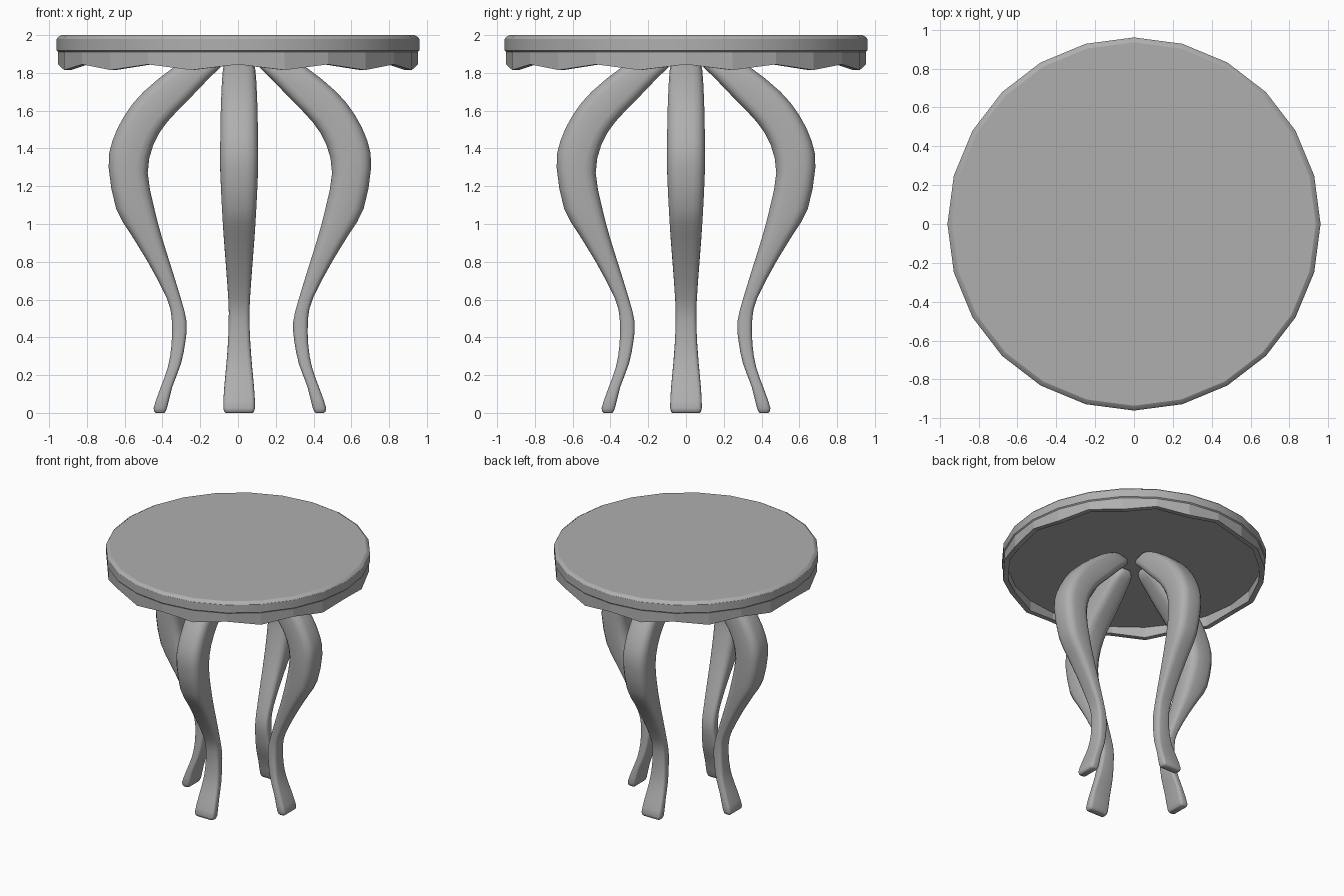
import bpy
import bmesh
from math import sin, cos, pi
from mathutils import Vector

if "Cube" in bpy.data.objects:
    bpy.data.objects.remove(bpy.data.objects["Cube"])

SIDES = 24

# Mid grey for the whole table
grey = bpy.data.materials.new("mid_grey")
grey.diffuse_color = (0.43, 0.43, 0.43, 1)
grey.use_nodes = True
grey.node_tree.nodes["Principled BSDF"].inputs["Base Color"].default_value = grey.diffuse_color


def make_object(name, bm, smooth_angle=None):
    bmesh.ops.recalc_face_normals(bm, faces=bm.faces[:])
    mesh = bpy.data.meshes.new(name)
    bm.to_mesh(mesh)
    bm.free()
    mesh.materials.append(grey)
    obj = bpy.data.objects.new(name, mesh)
    bpy.context.collection.objects.link(obj)
    if smooth_angle:
        bpy.ops.object.select_all(action='DESELECT')
        obj.select_set(True)
        bpy.context.view_layer.objects.active = obj
        bpy.ops.object.shade_smooth_by_angle(angle=smooth_angle)
    return obj


def bridge(bm, a, b):
    n = len(a)
    for i in range(n):
        j = (i + 1) % n
        bm.faces.new((a[i], a[j], b[j], b[i]))


def ring(bm, radius, height):
    # height is a function of the vertex index
    return [bm.verts.new((radius * cos(2 * pi * i / SIDES),
                          radius * sin(2 * pi * i / SIDES), height(i)))
            for i in range(SIDES)]


# Round top slab with a softened upper edge
bm = bmesh.new()
profile = [(0.945, 1.90), (0.95, 1.91), (0.96, 1.918),
           (0.96, 1.98), (0.955, 1.988), (0.935, 2.0)]
rings = [ring(bm, r, lambda i, z=z: z) for r, z in profile]
for a, b in zip(rings, rings[1:]):
    bridge(bm, a, b)
bm.faces.new(rings[0])
bm.faces.new(rings[-1])
make_object("table_top", bm, 0.5)

# Hollow apron with a zigzag scalloped lower edge
bm = bmesh.new()


def scallop(i):
    return 1.815 if i % 2 else 1.845


def level(i):
    return 1.91


loops = [ring(bm, 0.953, level), ring(bm, 0.953, scallop),
         ring(bm, 0.915, scallop), ring(bm, 0.915, level)]
for k in range(4):
    bridge(bm, loops[k], loops[(k + 1) % 4])
make_object("apron", bm)

# Cabriole leg stations: outer r, outer z, inner r, inner z, half width
STATIONS = [
    (0.435, 0.00, 0.39, 0.00, 0.072),
    (0.447, 0.025, 0.376, 0.025, 0.084),
    (0.415, 0.12, 0.347, 0.14, 0.079),
    (0.372, 0.24, 0.302, 0.26, 0.068),
    (0.352, 0.36, 0.278, 0.38, 0.059),
    (0.351, 0.50, 0.272, 0.48, 0.055),
    (0.378, 0.61, 0.298, 0.59, 0.057),
    (0.478, 0.80, 0.353, 0.77, 0.070),
    (0.570, 0.95, 0.403, 0.93, 0.082),
    (0.645, 1.08, 0.445, 1.09, 0.091),
    (0.685, 1.30, 0.478, 1.27, 0.100),
    (0.665, 1.44, 0.448, 1.42, 0.100),
    (0.597, 1.58, 0.375, 1.54, 0.098),
    (0.500, 1.70, 0.260, 1.66, 0.094),
    (0.340, 1.83, 0.150, 1.775, 0.086),
    (0.220, 1.895, 0.075, 1.85, 0.068),
    (0.190, 1.905, 0.075, 1.89, 0.045),
]


def refine(rows):
    # add a Catmull-Rom midpoint between stations
    out = []
    last = len(rows) - 1
    for i in range(last):
        p0, p1 = rows[max(i - 1, 0)], rows[i]
        p2, p3 = rows[i + 1], rows[min(i + 2, last)]
        out.append(p1)
        out.append([(9 * (b + c) - a - d) / 16
                    for a, b, c, d in zip(p0, p1, p2, p3)])
    return [[max(v, 0) for v in row] for row in out + [rows[-1]]]


def leg(name, angle, shift_r, shift_x):
    bm = bmesh.new()
    rot_x = Vector((cos(angle), sin(angle), 0))
    rot_y = Vector((-sin(angle), cos(angle), 0))
    loops = []
    for ro, zo, ri, zi, w in refine(STATIONS):
        outer = rot_x * (ro + shift_r) + Vector((shift_x, 0, zo))
        inner = rot_x * (ri + shift_r) + Vector((shift_x, 0, zi))
        centre, axis = (outer + inner) / 2, outer - inner
        depth = axis.length / 2
        axis.normalize()
        rad = 0.6 * min(depth, w)
        loop = []
        # rounded rectangle section, four points per corner
        for c, (sx, sy) in enumerate([(1, 1), (-1, 1), (-1, -1), (1, -1)]):
            for s in range(4):
                t = pi / 2 * (c + s / 3)
                u = sx * (depth - rad) + rad * cos(t)
                v = sy * (w - rad) + rad * sin(t)
                loop.append(bm.verts.new(centre + axis * u + rot_y * v))
        loops.append(loop)
    for a, b in zip(loops, loops[1:]):
        bridge(bm, a, b)
    bm.faces.new(loops[0])
    bm.faces.new(loops[-1])
    make_object(name, bm, 0.9)


# Four legs; the set sits a touch to the right under the top
for name, quarter, shift_r, shift_x in [
        ("right_leg", 0, 0.01, 0.01), ("back_leg", 1, 0, 0.006),
        ("left_leg", 2, 0.01, 0.01), ("front_leg", 3, 0, 0.006)]:
    leg(name, quarter * pi / 2, shift_r, shift_x)
